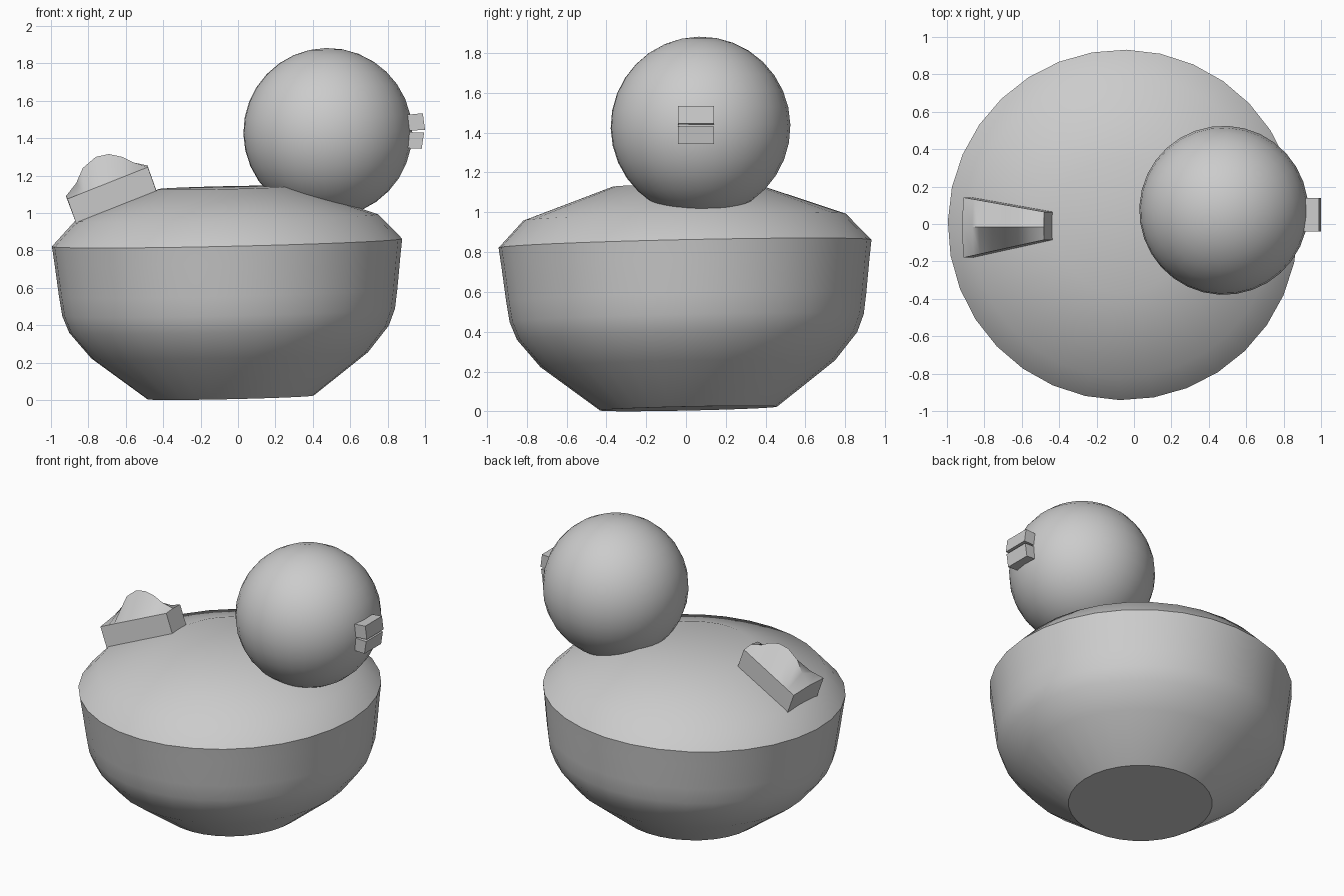
import bpy
import bmesh
import math
from mathutils import Vector

old = bpy.data.objects.get("Cube")
if old:
    bpy.data.objects.remove(old, do_unlink=True)

grey = bpy.data.materials.new("plain grey")
grey.use_nodes = True
colour = (0.6, 0.6, 0.6, 1)
grey.diffuse_color = colour
grey.node_tree.nodes["Principled BSDF"].inputs["Base Color"].default_value = colour


def finish(name, bm, smooth=True):
    """Turn a bmesh into a named, shaded object."""
    bmesh.ops.recalc_face_normals(bm, faces=bm.faces)
    mesh = bpy.data.meshes.new(name)
    bm.to_mesh(mesh)
    bm.free()
    mesh.materials.append(grey)
    obj = bpy.data.objects.new(name, mesh)
    bpy.context.collection.objects.link(obj)
    if smooth:
        bpy.ops.object.select_all(action='DESELECT')
        obj.select_set(True)
        bpy.context.view_layer.objects.active = obj
        bpy.ops.object.shade_smooth_by_angle(angle=math.radians(30))
    return obj


def loft(bm, rows, closed=True):
    """Skin a list of closed loops and cap both ends."""
    loops = [[bm.verts.new(p) for p in row] for row in rows]
    n = len(loops[0])
    for a, b in zip(loops, loops[1:]):
        for i in range(n):
            j = (i + 1) % n
            bm.faces.new((a[i], a[j], b[j], b[i]))
    bm.faces.new(loops[0])
    bm.faces.new(loops[-1])


# Body: a bowl with a sharp rim and a low conical lid, leaning slightly
profile = [(0.445, 0), (0.74, 0.225), (0.855, 0.365), (0.89, 0.455),
           (0.905, 0.56), (0.925, 0.735), (0.937, 0.828),
           (0.81, 0.962), (0.36, 1.122)]
SIDES = 32


def ring(radius, z):
    angles = [math.tau * i / SIDES for i in range(SIDES)]
    return [(radius * math.cos(a), radius * math.sin(a), z) for a in angles]


bm = bmesh.new()
loft(bm, [ring(r, z) for r, z in profile])
body = finish("body", bm)
body.location = (-0.04, 0.013, 0.014)
body.rotation_euler = (0.022, -0.022, -0.02)

# Head
bm = bmesh.new()
bmesh.ops.create_uvsphere(bm, u_segments=32, v_segments=16, radius=0.452)
head = finish("head", bm)
head.location = (0.48, 0.073, 1.43)
head.rotation_euler = (0.02, -0.02, -0.05)


# Beak: two small blocks with a narrow gap
def beak_half(name, outline):
    bm = bmesh.new()
    loft(bm, [[(x, y, z) for x, z in outline] for y in (-0.04, 0.14)])
    finish(name, bm, smooth=False)


beak_half("upper_beak", [(0.88, 1.437), (1.0, 1.445), (0.988, 1.533), (0.88, 1.523)])
beak_half("lower_beak", [(0.88, 1.433), (0.995, 1.43), (0.982, 1.343), (0.88, 1.348)])

# Tail: a wedge raised from the lid, its centre line pulled to a hump
ridge = [(-0.92, 1.09), (-0.865, 1.16), (-0.83, 1.24), (-0.76, 1.30),
         (-0.69, 1.315), (-0.62, 1.30), (-0.56, 1.27), (-0.48, 1.253)]
back_left, front_left = Vector((-0.912, 0.142, 1.08)), Vector((-0.482, 0.065, 1.248))
back_right, front_right = Vector((-0.912, -0.18, 1.075)), Vector((-0.482, -0.085, 1.245))
sink = Vector((0.05, 0, -0.14))
rows = []
for x, z in ridge:
    t = (x - ridge[0][0]) / (ridge[-1][0] - ridge[0][0])
    left = back_left.lerp(front_left, t)
    right = back_right.lerp(front_right, t)
    middle = Vector((x, -0.015, z))
    rows.append([left + sink, left, middle, right, right + sink])
bm = bmesh.new()
loft(bm, rows)
finish("tail", bm)
